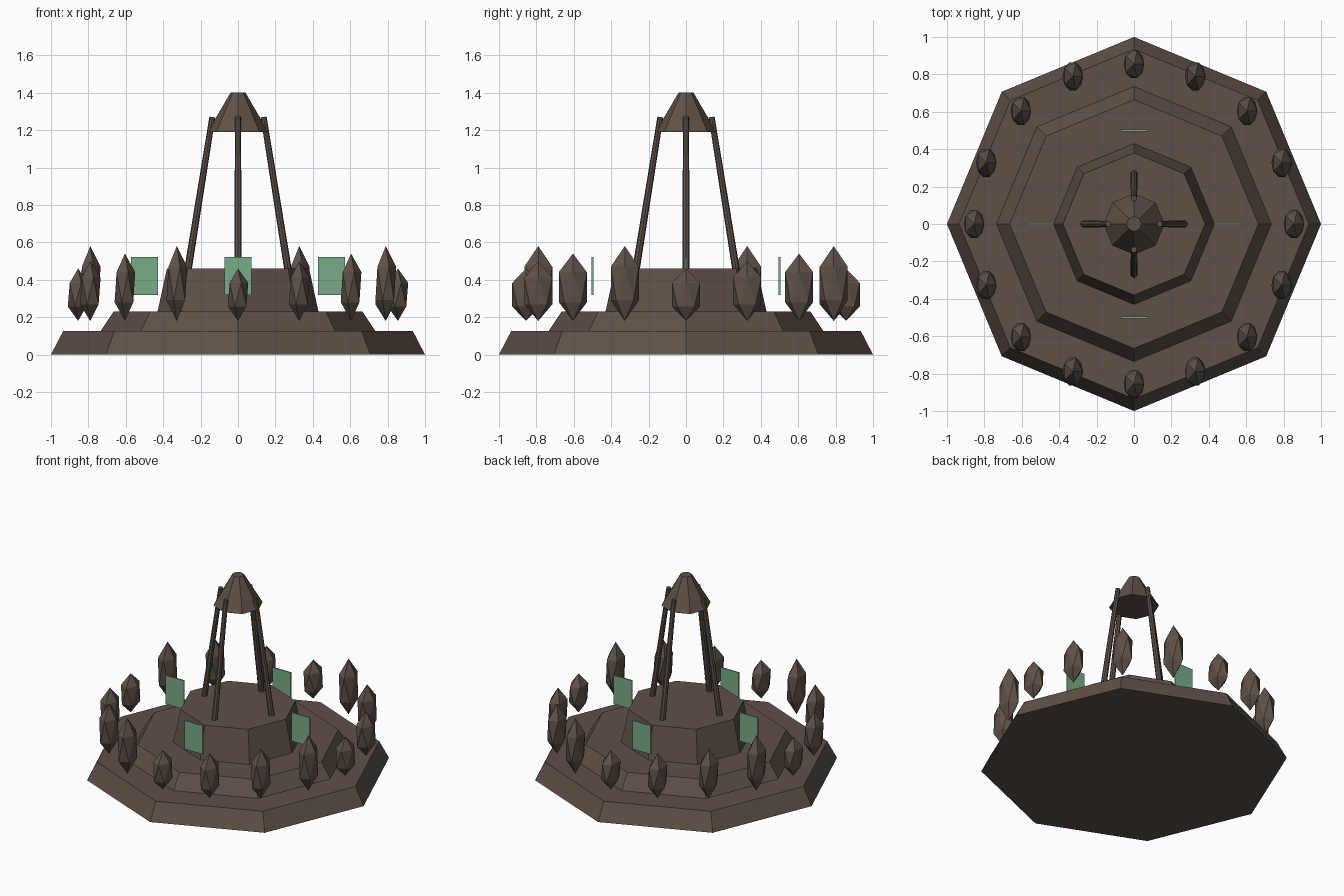
import bpy, math
from mathutils import Vector

if "Cube" in bpy.data.objects:
    bpy.data.objects.remove(bpy.data.objects["Cube"])


def material(name, color):
    m = bpy.data.materials.new(name)
    m.diffuse_color = (*color, 1)
    m.use_nodes = True
    m.node_tree.nodes["Principled BSDF"].inputs["Base Color"].default_value = m.diffuse_color
    return m


stone = material("brown_stone", (0.112, 0.083, 0.064))
green = material("pale_green", (0.19, 0.41, 0.25))


def finish(name, mat):
    ob = bpy.context.object
    ob.name = name
    ob.data.materials.append(mat)
    return ob


def frustum(name, r1, r2, z1, z2):
    # octagon with corners on the axes
    bpy.ops.mesh.primitive_cone_add(vertices=8, radius1=r1, radius2=r2,
                                    depth=z2 - z1, location=(0, 0, (z1 + z2) / 2))
    return finish(name, stone)


# Stepped octagonal plinth
frustum("lower_step", 1.0, 0.935, 0, 0.125)
frustum("middle_step", 0.735, 0.665, 0.125, 0.23)
frustum("upper_step", 0.43, 0.38, 0.23, 0.46)

# Roof cap
frustum("cap", 0.163, 0.04, 1.19, 1.40)

# Four leaning, tapered poles
for i in range(4):
    a = i * math.pi / 2
    d = Vector((math.cos(a), math.sin(a), 0))
    lo = d * 0.268 + Vector((0, 0, 0.45))
    hi = d * 0.137 + Vector((0, 0, 1.27))
    axis = hi - lo
    bpy.ops.mesh.primitive_cone_add(vertices=8, radius1=0.02, radius2=0.016,
                                    depth=axis.length, location=(lo + hi) / 2,
                                    rotation=axis.to_track_quat('Z', 'Y').to_euler())
    finish(f"pole_{i}", stone)

# Ring of floating crystals, heights stepping up in groups of four
for i in range(16):
    a = i * math.tau / 16
    h = 0.14 + 0.02 * (i % 4)
    bpy.ops.mesh.primitive_ico_sphere_add(
        subdivisions=1, radius=1,
        location=(0.855 * math.cos(a), 0.855 * math.sin(a), 0.18 + h))
    ob = finish(f"crystal_{i}", stone)
    ob.scale = (0.0616, 0.088, h)

# Four floating green plates, all facing front
for i in range(4):
    a = i * math.pi / 2
    bpy.ops.mesh.primitive_cube_add(
        size=1, location=(0.5 * math.cos(a), 0.5 * math.sin(a), 0.42))
    ob = finish(f"plate_{i}", green)
    ob.scale = (0.145, 0.0095, 0.205)
